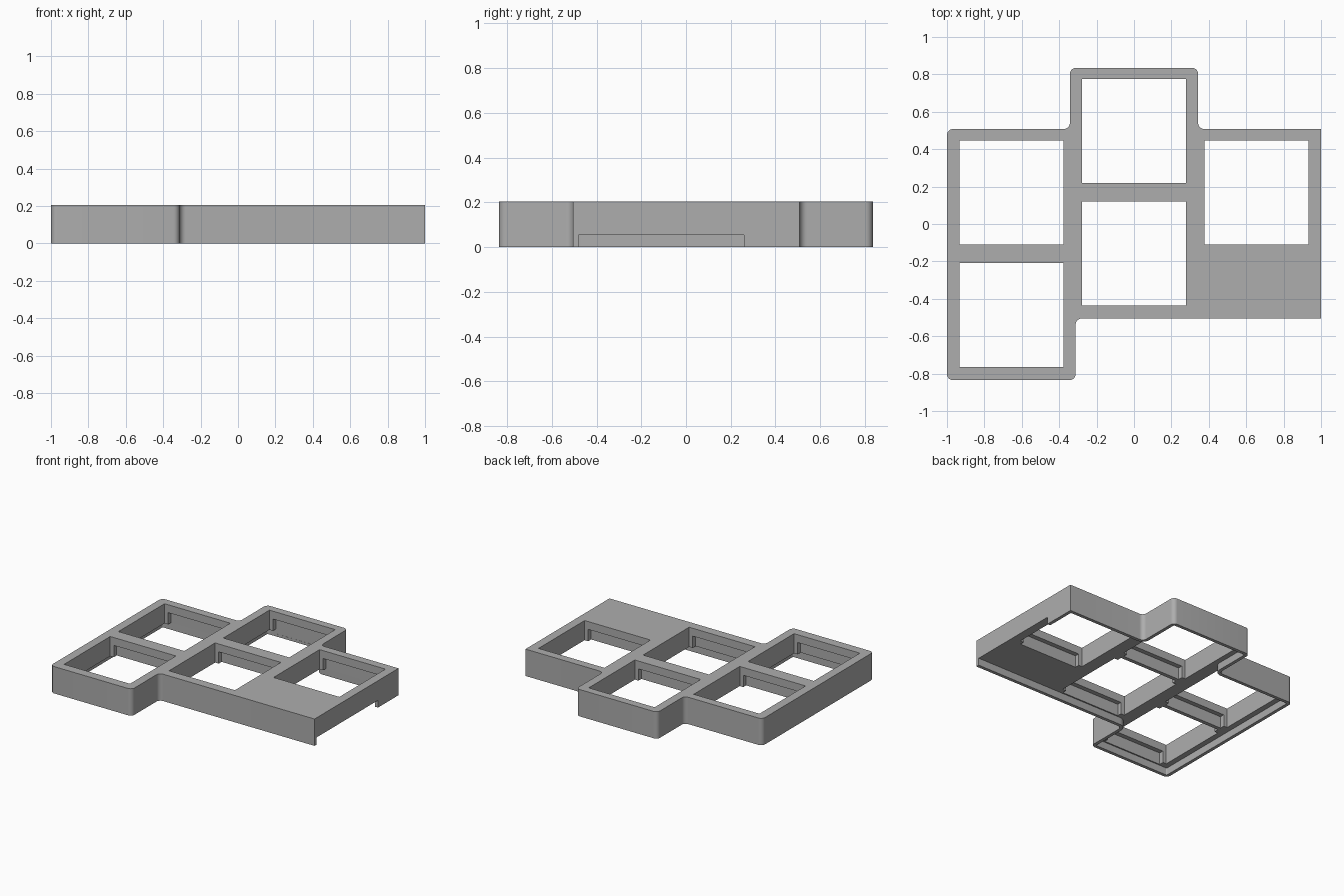
import bpy, bmesh, math
from mathutils import Vector

if "Cube" in bpy.data.objects:
    bpy.data.objects.remove(bpy.data.objects["Cube"], do_unlink=True)

HEIGHT, CAVITY, GROOVE_TOP = 0.205, 0.055, 0.145
RIM, OPENING, GROOVE, TAB = 0.025, 0.556, 0.035, 0.03

gray = bpy.data.materials.new("plain gray")
gray.use_nodes = True
gray.diffuse_color = (0.42, 0.42, 0.42, 1)
gray.node_tree.nodes["Principled BSDF"].inputs["Base Color"].default_value = gray.diffuse_color


def rounded(corners, steps=8):
    """Fillet right-angled corners given as (x, y, radius)."""
    out = []
    for i, (x, y, r) in enumerate(corners):
        p = Vector((x, y))
        if r == 0:
            out.append(p)
            continue
        u = (Vector(corners[i - 1][:2]) - p).normalized()
        v = (Vector(corners[(i + 1) % len(corners)][:2]) - p).normalized()
        c = p + (u + v) * r
        for k in range(steps + 1):
            t = math.pi / 2 * k / steps
            out.append(c - (v * math.cos(t) + u * math.sin(t)) * r)
    return out


def prism(name, outlines, z0, z1):
    """Extrude closed outlines between two heights."""
    bm = bmesh.new()
    for pts in outlines:
        low = [bm.verts.new((p[0], p[1], z0)) for p in pts]
        high = [bm.verts.new((p[0], p[1], z1)) for p in pts]
        bm.faces.new(low[::-1])
        bm.faces.new(high)
        for i in range(len(pts)):
            j = (i + 1) % len(pts)
            bm.faces.new((low[i], low[j], high[j], high[i]))
    mesh = bpy.data.meshes.new(name)
    bm.to_mesh(mesh)
    bm.free()
    obj = bpy.data.objects.new(name, mesh)
    bpy.context.collection.objects.link(obj)
    mesh.materials.append(gray)
    return obj


def box(cx, cy, w, d):
    return [(cx + sx * w / 2, cy + sy * d / 2)
            for sx, sy in ((-1, -1), (1, -1), (1, 1), (-1, 1))]


def cut(obj, cutter):
    cutter.hide_render = True
    mod = obj.modifiers.new("cut", 'BOOLEAN')
    mod.operation, mod.solver, mod.object = 'DIFFERENCE', 'EXACT', cutter
    bpy.context.view_layer.objects.active = obj
    bpy.ops.object.modifier_apply(modifier=mod.name)
    bpy.data.objects.remove(cutter, do_unlink=True)


# Solid body with a stepped outline
R = 0.033
body = prism("case_top", [rounded([
    (-1, -0.835, R), (-0.312, -0.835, R), (-0.312, -0.505, R), (1, -0.505, 0),
    (1, 0.508, 0), (0.343, 0.508, R), (0.343, 0.835, R), (-0.343, 0.835, R),
    (-0.343, 0.508, R), (-1, 0.508, R)])], 0, HEIGHT)

# Shallow cavity underneath, breaking out through the side as a slot
i, o, t = R - RIM, R + RIM, RIM
cavity = prism("cavity_cutter", [rounded([
    (-1 + t, -0.835 + t, i), (-0.312 - t, -0.835 + t, i), (-0.312 - t, -0.505 + t, o),
    (1.1, -0.505 + t, 0), (1.1, 0.26, 0), (1 - t, 0.26, 0), (1 - t, 0.508 - t, 0),
    (0.343 - t, 0.508 - t, o), (0.343 - t, 0.835 - t, i), (-0.343 + t, 0.835 - t, i),
    (-0.343 + t, 0.508 - t, o), (-1 + t, 0.508 - t, i)])], -0.1, CAVITY)
cut(body, cavity)

# Five square openings, each with undercut clip grooves front and back
centres = [(-0.655, 0.168), (-0.655, -0.487), (0, 0.498), (0, -0.157), (0.655, 0.168)]
cut(body, prism("opening_cutter", [box(x, y, OPENING, OPENING) for x, y in centres], -0.2, 0.4))
cut(body, prism("groove_cutter",
                [box(x, y, OPENING - 2 * TAB, OPENING + 2 * GROOVE) for x, y in centres],
                0.02, GROOVE_TOP))

bpy.ops.object.select_all(action='DESELECT')
body.select_set(True)
bpy.context.view_layer.objects.active = body
bpy.ops.object.shade_smooth_by_angle(angle=math.radians(30))
